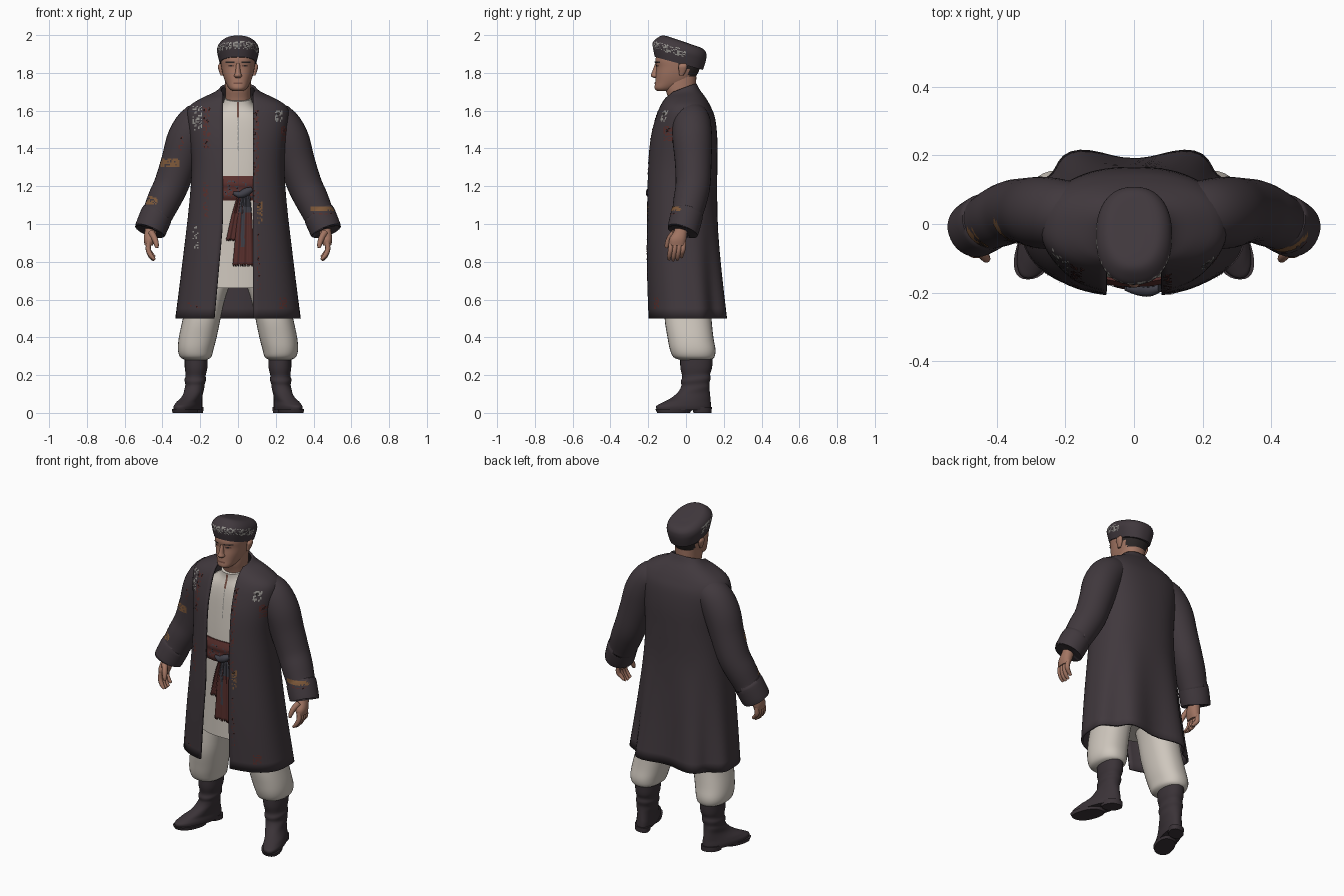
import bpy, bmesh, random
from math import sin, cos, pi, acos, copysign
from mathutils import Vector
from mathutils.bvhtree import BVHTree

random.seed(4)
if "Cube" in bpy.data.objects:
    bpy.data.objects.remove(bpy.data.objects["Cube"])


def material(name, *rgb):
    m = bpy.data.materials.new(name)
    m.use_nodes = True
    m.diffuse_color = (*rgb, 1)
    m.node_tree.nodes["Principled BSDF"].inputs["Base Color"].default_value = (*rgb, 1)
    return m


COAT = material("charcoal_cloth", .052, .040, .047)
LINEN = material("linen", .62, .57, .51)
SKIN = material("skin", .365, .18, .125)
RED = material("dark_red", .10, .029, .026)
SLATE = material("slate", .05, .05, .065)
OCHRE = material("ochre", .21, .10, .042)
THREAD = material("grey_thread", .30, .29, .27)
LEATHER = material("boot_leather", .043, .033, .039)
HAIR = material("dark_hair", .025, .02, .02)
LIP = material("dark_skin", .17, .075, .055)
parts = []


def build(name, verts, faces, mats, rule=None):
    """Make an object with outward normals; rule picks a slot from a face centre."""
    mats = mats if isinstance(mats, list) else [mats]
    mesh = bpy.data.meshes.new(name)
    mesh.from_pydata(verts, [], faces)
    bm = bmesh.new()
    bm.from_mesh(mesh)
    bmesh.ops.recalc_face_normals(bm, faces=bm.faces)
    if rule:
        for f in bm.faces:
            f.material_index = rule(f.calc_center_median())
    bm.to_mesh(mesh)
    bm.free()
    for m in mats:
        mesh.materials.append(m)
    ob = bpy.data.objects.new(name, mesh)
    bpy.context.collection.objects.link(ob)
    parts.append(ob)
    return ob


def spline(rows, sub):
    """Catmull-Rom interpolation of a list of equal-length rows."""
    rows = [Vector(r) for r in rows]
    out = []
    for i in range(len(rows) - 1):
        a, b, c, d = rows[max(i - 1, 0)], rows[i], rows[i + 1], rows[min(i + 2, len(rows) - 1)]
        for k in range(sub):
            t = k / sub
            out.append(b + (c - a) * (t / 2) + (a * 2 - b * 5 + c * 4 - d) * (t * t / 2)
                       + (b * 3 - a - c * 3 + d) * (t ** 3 / 2))
    return out + [rows[-1]]


def skin_rings(rings, closed=True):
    n = len(rings[0])
    verts = [v for r in rings for v in r]
    faces = [(i * n + j, i * n + (j + 1) % n, (i + 1) * n + (j + 1) % n, (i + 1) * n + j)
             for i in range(len(rings) - 1) for j in range(n if closed else n - 1)]
    if closed:
        faces += [tuple(range(n)), tuple(range(len(verts) - n, len(verts)))]
    return verts, faces


def loft(name, rows, mats, n=32, p=2.3, sub=4, side=1, opening=None, wave=0, rule=None, bend=None):
    """Stack rounded sections; a row is height, centre x, half width, front y, back y, tilt."""
    rings = []
    for z, cx, w, yf, yb, tilt in spline(rows, sub):
        start, end = 0, 2 * pi * (n - 1) / n
        if opening:
            left, right = opening(z)
            start = -acos(min(right / w, 1) ** (p / 2))
            end = pi + acos(min(left / w, 1) ** (p / 2))
        ring = []
        for j in range(n):
            a = start + (end - start) * j / (n - 1)
            c, s = cos(a), sin(a)
            fold = 1 - wave * max(0, 1.1 - z) * cos(7 * (a - pi / 2)) * max(s, 0)
            x = w * copysign(abs(c) ** (2 / p), c) * fold
            dy = (yb - yf) / 2 * copysign(abs(s) ** (2 / p), s) * fold
            v = Vector((cx + x, (yf + yb) / 2 + dy, z + tilt * dy))
            if bend:
                v = bend(v)
            v.x *= side
            ring.append(v)
        rings.append(ring)
    return build(name, *skin_rings(rings, not opening), mats, rule)


def tube(name, points, mat, side=1, n=20, sub=4):
    """Round tube along points of x, y, z, radius."""
    path = spline(points, sub)
    rings = []
    for i, q in enumerate(path):
        t = (path[min(i + 1, len(path) - 1)] - path[max(i - 1, 0)]).to_3d().normalized()
        u = Vector((0, 1, 0)).cross(t).normalized()
        v = t.cross(u)
        ring = [q.to_3d() + (u * cos(2 * pi * k / n) + v * sin(2 * pi * k / n)) * q[3] for k in range(n)]
        rings.append([Vector((side * c.x, c.y, c.z)) for c in ring])
    return build(name, *skin_rings(rings), mat)


def drape(name, target, x, z, w, h, mat, keep=1, cell=.007, lift=.003):
    """Thin patch laid on the front of a target; keep < 1 leaves a worn fleck pattern."""
    tree = BVHTree.FromObject(target, bpy.context.evaluated_depsgraph_get())
    nx, nz = max(2, round(w / cell)), max(2, round(h / cell))
    verts, faces, ok = [], [], []
    for j in range(nz + 1):
        for i in range(nx + 1):
            px, pz = x + w * (i / nx - .5), z + h * (j / nz - .5)
            hit = tree.ray_cast(Vector((px, -1, pz)), Vector((0, 1, 0)))[0]
            ok.append(hit is not None)
            verts.append((px, hit.y - lift if hit else 0, pz))
    for j in range(nz):
        for i in range(nx):
            a = j * (nx + 1) + i
            f = (a, a + 1, a + nx + 2, a + nx + 1)
            if all(ok[k] for k in f) and random.random() < keep:
                faces.append(f)
    build(name, verts, faces, mat)


def ribbon(name, rows, mats, rule=None, n=25):
    """Pleated hanging cloth; a row is x, y, z, half width."""
    rings = [[Vector((x + w * (2 * k / (n - 1) - 1), y + .004 * cos(k * pi / 4), z)) for k in range(n)]
             for x, y, z, w in spline(rows, 6)]
    for k in range(0, n, 2):
        rings[-1][k].z += .014
    ob = build(name, *skin_rings(rings, False), mats, rule)
    ob.modifiers.new("thickness", 'SOLIDIFY').thickness = .006


# Coat body, open down the front
coat = loft("coat", [
    (.50, 0, .325, -.195, .207, 0), (.80, 0, .288, -.205, .18, 0), (1.1, 0, .253, -.204, .16, 0),
    (1.3, 0, .24, -.199, .16, 0), (1.45, 0, .252, -.186, .16, 0), (1.56, 0, .266, -.158, .148, 0),
    (1.62, 0, .252, -.135, .125, 0), (1.662, 0, .187, -.115, .098, .05), (1.69, 0, .12, -.105, .068, .2),
    (1.712, 0, .09, -.098, .05, .4)], COAT, n=72, p=2.45, wave=.17,
    opening=lambda z: (.08 + .045 * max(0, 1 - z) / .5, .08))
solid = coat.modifiers.new("thickness", 'SOLIDIFY')
solid.thickness, solid.offset = .012, 0

# Tunic and sash
tunic = loft("tunic", [
    (.66, 0, .2, -.168, .11, 0), (.9, 0, .195, -.165, .11, 0), (1.2, 0, .19, -.165, .12, 0),
    (1.45, 0, .19, -.145, .12, 0), (1.56, 0, .165, -.128, .1, 0), (1.625, 0, .09, -.108, .06, .1),
    (1.668, 0, .07, -.105, .045, .25)], LINEN, p=2.4)
drape("tunic_neck_slit", tunic, 0, 1.605, .012, .08, LIP)
drape("tunic_placket", tunic, 0, 1.47, .006, .18, THREAD, keep=.7)
sash = loft("sash", [(1.125, 0, .195, -.174, .125, 0), (1.15, 0, .2, -.184, .13, 0), (1.185, 0, .198, -.18, .13, 0),
                     (1.215, 0, .2, -.184, .13, 0), (1.255, 0, .195, -.17, .125, 0)], RED, p=2.4)
drape("sash_flecks", sash, 0, 1.185, .16, .09, SLATE, keep=.15)
tube("sash_knot", [(-.025, -.187, 1.165, .008), (.01, -.19, 1.155, .018), (.045, -.19, 1.17, .022),
                   (.075, -.187, 1.185, .012)], SLATE)
ribbon("sash_tail_short", [(.015, -.183, 1.15, .018), (0, -.187, 1.05, .033), (-.022, -.182, .91, .042)], RED)
ribbon("sash_tail_long", [(.04, -.19, 1.15, .024), (.035, -.195, 1.0, .042), (.028, -.193, .775, .057)],
       [RED, SLATE], lambda c: int(c.z > 1.05 or .015 < c.x < .035 and c.z > .88))

# Head and neck
loft("neck", [(1.58, 0, .07, -.08, .05, 0), (1.66, 0, .066, -.092, .048, 0), (1.72, 0, .068, -.11, .052, 0),
              (1.78, 0, .07, -.10, .055, 0)], SKIN)
head = loft("head", [
    (1.703, 0, .028, -.15, -.09, 0), (1.718, 0, .047, -.166, -.04, 0), (1.75, 0, .066, -.163, .03, 0),
    (1.79, 0, .08, -.16, .058, 0), (1.83, 0, .088, -.157, .076, 0), (1.87, 0, .092, -.162, .085, 0),
    (1.91, 0, .088, -.15, .08, 0)], [SKIN, HAIR], n=48,
    rule=lambda c: int(c.z > 1.765 and c.y > .015 or c.z > 1.815 and -.035 < c.y <= .015))
loft("nose", [(1.772, 0, .012, -.168, -.13, 0), (1.784, 0, .021, -.186, -.13, 0), (1.805, 0, .014, -.18, -.13, 0),
              (1.85, 0, .01, -.163, -.13, 0)], SKIN, n=16)
drape("lips", head, 0, 1.745, .05, .009, LIP)

# Cap, sloping to the back, with a worn embroidered band
loft("cap", [
    (1.85, 0, .096, -.165, .09, -.27), (1.89, 0, .106, -.174, .102, -.27), (1.922, 0, .111, -.176, .108, -.27),
    (1.947, 0, .10, -.153, .105, -.29), (1.964, 0, .075, -.125, .085, -.32), (1.971, 0, .035, -.09, .03, -.34),
    (1.973, 0, .008, -.05, -.02, -.34)], [COAT, THREAD], n=96, sub=6,
    rule=lambda c: int(c.y < .0 and abs(c.z + .27 * c.y - 1.9) < .022 and random.random() < .42))

# Coat wear: flecks and patches on the front
for i, (x, z, w, h, mat, keep) in enumerate([
        (-.215, 1.56, .05, .13, THREAD, .35), (.215, 1.57, .04, .06, THREAD, .5), (-.225, .93, .03, .12, THREAD, .25),
        (-.165, 1.51, .04, .22, RED, .4), (.245, 1.48, .035, .08, RED, .5), (-.17, 1.12, .03, .2, RED, .25),
        (.098, 1.36, .025, .5, RED, .35), (.115, 1.06, .03, .12, OCHRE, .4), (.24, .58, .04, .06, RED, .4),
        (.11, .8, .02, .3, RED, .2), (-.24, .57, .1, .03, RED, .12)]):
    drape(f"coat_patch_{i}", coat, x, z, w, h, mat, keep)

for s, label in ((1, "left"), (-1, "right")):
    # Sleeve with folded cuff
    sleeve = tube(f"{label}_sleeve", [
        (.13, .028, 1.56, .085), (.21, .03, 1.54, .1), (.268, .033, 1.455, .105), (.31, .038, 1.33, .097),
        (.352, .037, 1.21, .092), (.39, .023, 1.13, .089), (.425, .007, 1.055, .082), (.432, .004, 1.045, .086),
        (.463, -.014, .972, .084), (.466, -.016, .965, .077), (.462, -.012, .98, .05)], COAT, s, n=32)
    if s > 0:
        drape("left_cuff_band", sleeve, .45, 1.08, .13, .024, OCHRE, .9)
        drape("left_cuff_stripe", sleeve, .45, 1.055, .11, .008, RED, .5)
    else:
        drape("right_sleeve_patch", sleeve, -.36, 1.325, .1, .045, OCHRE, .8)
        drape("right_cuff_patch", sleeve, -.46, 1.125, .07, .045, OCHRE, .65)
        drape("right_sleeve_fleck", sleeve, -.3, 1.43, .03, .08, RED, .25)
    # Hand with curled fingers
    loft(f"{label}_palm", [(1.0, .458, .03, -.05, .015, 0), (.96, .462, .032, -.065, .008, 0),
                           (.92, .468, .031, -.088, .002, 0), (.885, .472, .021, -.086, -.006, 0)], SKIN, 20, side=s)
    for k in range(4):
        y, drop = -.078 + .022 * k, (.005, 0, .003, .016)[k]
        tube(f"{label}_finger_{k}", [(.472, y, .905, .013), (.475, y - .004, .865, .0135),
                                     (.461, y - .01, .828 + drop, .012), (.442, y - .012, .808 + drop, .008)],
             SKIN, s, 10)
    tube(f"{label}_thumb", [(.46, -.06, .955, .018), (.442, -.086, .925, .016), (.432, -.1, .893, .013),
                            (.429, -.104, .873, .008)], SKIN, s, 10)
    # Baggy trouser leg
    loft(f"{label}_trouser_leg", [
        (.78, .11, .105, -.10, .11, 0), (.62, .165, .102, -.11, .13, 0), (.50, .192, .1, -.113, .135, 0),
        (.40, .213, .1, -.098, .145, 0), (.335, .224, .094, -.085, .156, 0), (.295, .224, .082, -.066, .15, 0),
        (.28, .222, .055, -.03, .13, 0)], LINEN, side=s)
    # Boot, toe turned out
    def turn_out(v):
        v.x += .3 * (.07 - v.y) * min(1, max(0, (.14 - v.z) / .08))
        return v
    loft(f"{label}_boot", [
        (.31, .222, .06, -.03, .143, 0), (.24, .222, .06, -.03, .138, 0), (.2, .224, .053, -.02, .128, .1),
        (.175, .226, .057, -.027, .13, .1), (.15, .228, .051, -.025, .124, .1), (.125, .23, .052, -.04, .124, .15),
        (.095, .232, .05, -.078, .126, .15), (.06, .237, .055, -.135, .13, .08), (.035, .24, .06, -.158, .132, 0),
        (.014, .24, .058, -.155, .13, 0)], LEATHER, p=2.2, side=s, bend=turn_out)
    loft(f"{label}_sole", [(.02, .24, .062, -.162, .035, 0), (0, .24, .058, -.152, .02, 0)], LEATHER, sub=1, side=s,
         bend=turn_out)
    loft(f"{label}_heel", [(.03, .24, .05, .03, .137, 0), (0, .24, .047, .04, .135, 0)], LEATHER, sub=1, side=s,
         bend=turn_out)
    # Ear, eye and brow
    loft(f"{label}_ear", [(1.785, .086, .006, -.035, -.015, 0), (1.81, .09, .011, -.038, .0, 0),
                          (1.835, .094, .013, -.04, .006, 0), (1.85, .092, .006, -.03, 0, 0)], SKIN, 16, side=s)
    drape(f"{label}_eye", head, s * .038, 1.838, .032, .01, LIP)
    drape(f"{label}_pupil", head, s * .038, 1.838, .012, .009, HAIR, lift=.005)
    drape(f"{label}_brow", head, s * .042, 1.857, .048, .008, HAIR, lift=.006)

bpy.ops.object.select_all(action='DESELECT')
for ob in parts:
    ob.select_set(True)
bpy.context.view_layer.objects.active = coat
bpy.ops.object.shade_smooth_by_angle(angle=.9)
